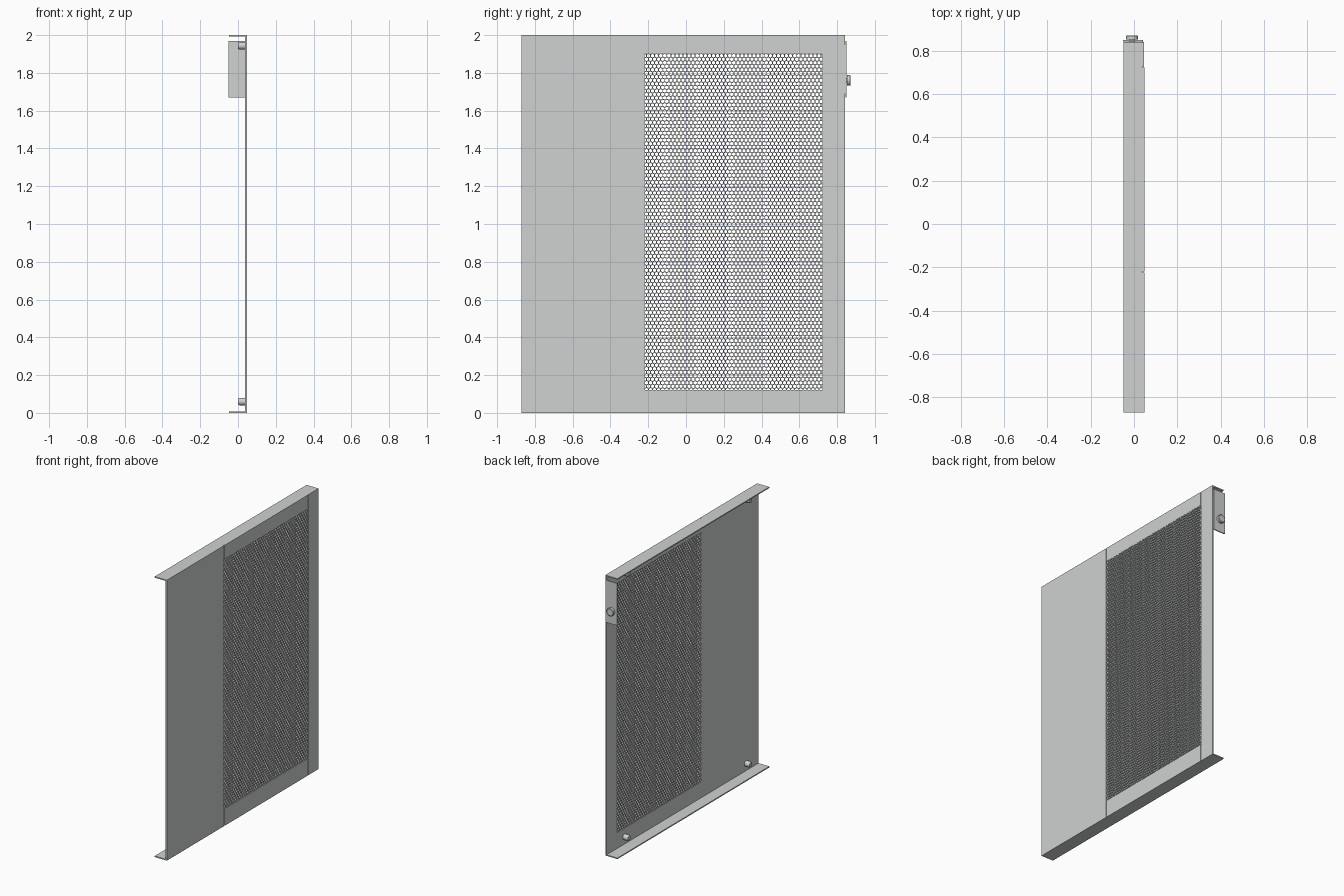
import bpy, bmesh, math
from mathutils import Matrix, Vector

if "Cube" in bpy.data.objects:
    bpy.data.objects.remove(bpy.data.objects["Cube"])

steel = bpy.data.materials.new("light grey steel")
steel.diffuse_color = (0.62, 0.645, 0.632, 1)
steel.use_nodes = True
steel.node_tree.nodes["Principled BSDF"].inputs["Base Color"].default_value = steel.diffuse_color

# Main dimensions
XI, XO = 0.037, 0.048            # inner and outer face of the sheet
Y0, Y1 = -0.87, 0.841            # front and rear edges
MY0, MY1 = -0.22, 0.722          # vented section, along y
MZ0, MZ1 = 0.122, 1.902          # vented section, along z
H = 2.0
GAP = 0.004                      # width of the seam grooves


def finish(name, bm):
    me = bpy.data.meshes.new(name)
    bm.to_mesh(me)
    bm.free()
    ob = bpy.data.objects.new(name, me)
    bpy.context.collection.objects.link(ob)
    me.materials.append(steel)
    return ob


def box(name, x, y, z):
    bm = bmesh.new()
    size = Vector((x[1] - x[0], y[1] - y[0], z[1] - z[0]))
    mid = Vector((sum(x), sum(y), sum(z))) / 2
    bmesh.ops.create_cube(bm, size=1, matrix=Matrix.Translation(mid) @ Matrix.Diagonal(size).to_4x4())
    return finish(name, bm)


def turned(name, profile, origin, axis, sides=24):
    """Solid of revolution from (distance, radius) pairs along an axis."""
    bm = bmesh.new()
    rot = Vector((0, 0, 1)).rotation_difference(Vector(axis)).to_matrix()
    rings = []
    for d, r in profile:
        rings.append([bm.verts.new(Vector(origin) + rot @ Vector((
            r * math.cos(math.tau * i / sides), r * math.sin(math.tau * i / sides), d)))
            for i in range(sides)])
    for a, b in zip(rings, rings[1:]):
        for i in range(sides):
            j = (i + 1) % sides
            bm.faces.new((a[i], a[j], b[j], b[i])).smooth = True
    bm.faces.new(rings[0][::-1])
    bm.faces.new(rings[-1])
    bmesh.ops.recalc_face_normals(bm, faces=bm.faces[:])
    for e in bm.edges:
        e.smooth = e.calc_face_angle(0) < math.radians(35)
    return finish(name, bm)


# Solid sheets before and behind the vent
box("front_sheet", (XI, XO), (Y0, MY0 - GAP), (0, H))
box("rear_sheet", (XI, XO - 0.001), (MY1 + GAP, Y1), (0, H))

# Strips above and below the vent
box("upper_strip", (XI, XO), (MY0, MY1), (MZ1, H))
box("lower_strip", (XI, XO), (MY0, MY1), (0, MZ0))

# Thin webs at the bottom of the seam grooves
XM = (XI + XO) / 2
box("front_seam", (XM - 0.002, XM + 0.002), (MY0 - GAP, MY0), (0, H))
box("rear_seam", (XM - 0.002, XM + 0.002), (MY1, MY1 + GAP), (0, H))

# Honeycomb vent: staggered hexagon rings, trimmed to the opening
VI, VO = XI, XO - 0.001
bm = bmesh.new()
pitch, open_ratio = 0.0215, 0.77
radius, row = pitch / math.sqrt(3), pitch * math.sqrt(3) / 2
corners = [(math.sin(k * math.tau / 6), math.cos(k * math.tau / 6)) for k in range(6)]
for r in range(int((MZ1 - MZ0) / row) + 3):
    for c in range(int((MY1 - MY0) / pitch) + 3):
        cy = MY0 + (c - 0.5 + 0.5 * (r % 2)) * pitch
        cz = MZ0 + r * row
        outer = [bm.verts.new((VO, cy + radius * s, cz + radius * t)) for s, t in corners]
        inner = [bm.verts.new((VO, cy + radius * open_ratio * s, cz + radius * open_ratio * t))
                 for s, t in corners]
        for i in range(6):
            j = (i + 1) % 6
            bm.faces.new((outer[j], outer[i], inner[i], inner[j]))
bmesh.ops.remove_doubles(bm, verts=bm.verts[:], dist=0.0003)
for point, normal in (((0, MY0, 0), (0, -1, 0)), ((0, MY1, 0), (0, 1, 0)),
                      ((0, 0, MZ0), (0, 0, -1)), ((0, 0, MZ1), (0, 0, 1))):
    bmesh.ops.bisect_plane(bm, geom=bm.verts[:] + bm.edges[:] + bm.faces[:], dist=1e-5,
                           plane_co=point, plane_no=normal, clear_outer=True)
for f in bm.faces:
    f.normal_update()
    if f.normal.x < 0:
        f.normal_flip()
vent = finish("honeycomb_vent", bm)
mod = vent.modifiers.new("thickness", 'SOLIDIFY')
mod.thickness = VO - VI
mod.offset = -1

# Folded flanges along the top and bottom edges
box("bottom_flange", (-0.048, XI), (Y0, Y1), (0, 0.008))
box("top_flange", (-0.048, XI), (Y0, Y1), (H - 0.008, H))

# Locating pegs on the inner face
for zname, z in (("lower", 0.060), ("upper", 1.944)):
    for yname, y in (("front", -0.73), ("rear", 0.64)):
        turned(f"{zname}_{yname}_peg",
               [(0, 0.020), (0.029, 0.020), (0.037, 0.016)], (XI, y, z), (-1, 0, 0))

# Rear fixing tab, its joint to the sheet, and its thumb screw
box("tab_joint", (XI, XI + 0.004), (Y1 - 0.002, Y1 + 0.004), (1.69, 1.95))
box("rear_tab", (-0.05, XI + 0.004), (Y1 + 0.003, Y1 + 0.010), (1.67, 1.97))
turned("thumb_screw",
       [(-0.008, 0.012), (0.004, 0.012), (0.004, 0.028), (0.019, 0.028), (0.022, 0.024)],
       (-0.009, Y1 + 0.008, 1.76), (0, 1, 0))
